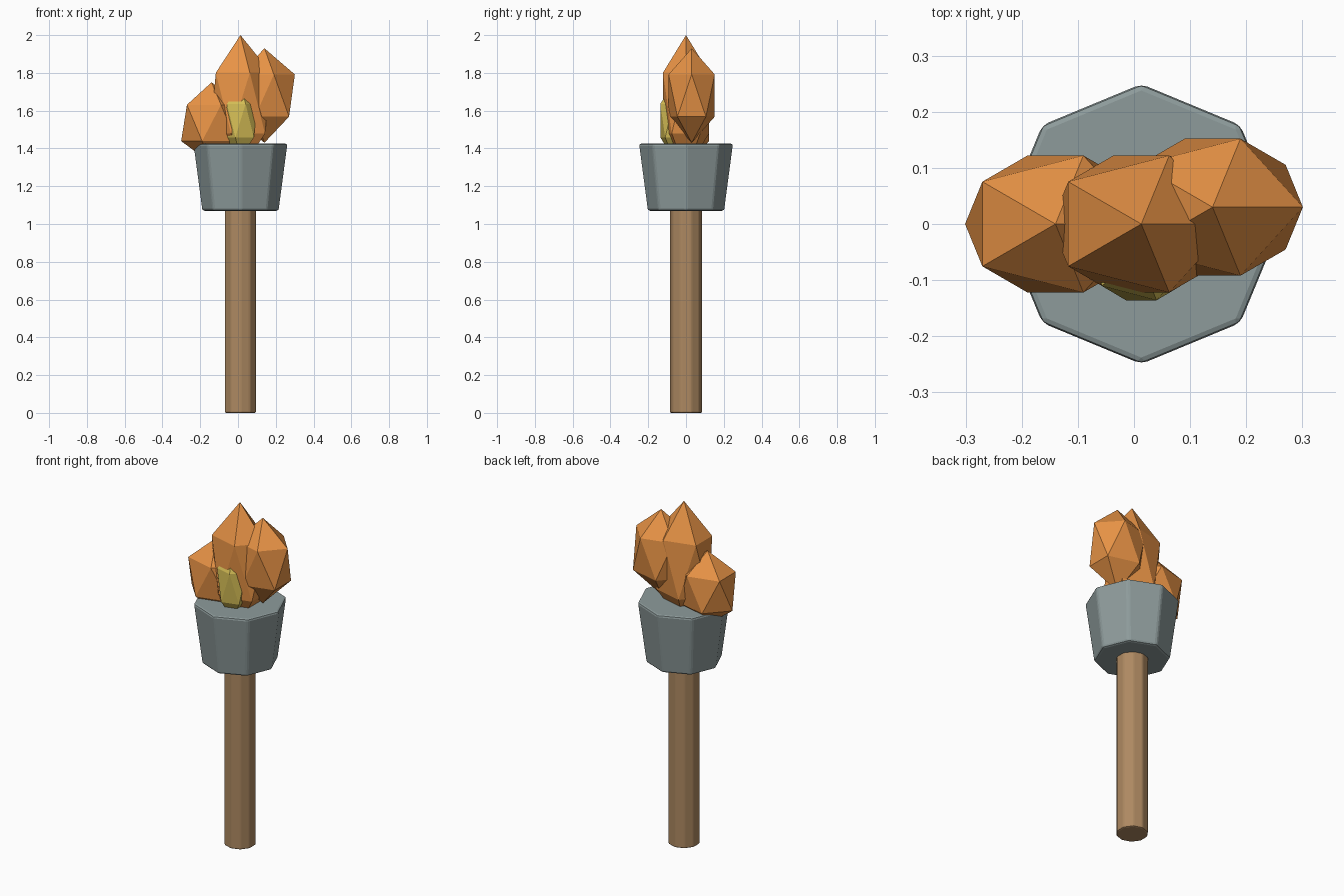
import bpy

if "Cube" in bpy.data.objects:
    bpy.data.objects.remove(bpy.data.objects["Cube"])

CX = 0.013  # shared axis of the shaft, cup and main flame


def material(name, rgb):
    mat = bpy.data.materials.new(name)
    mat.diffuse_color = (*rgb, 1)
    mat.use_nodes = True
    mat.node_tree.nodes["Principled BSDF"].inputs["Base Color"].default_value = mat.diffuse_color
    return mat


wood = material("wood", (0.42, 0.25, 0.12))
metal = material("metal", (0.27, 0.33, 0.33))
orange = material("orange_flame", (0.80, 0.29, 0.06))
yellow = material("yellow_flame", (0.65, 0.50, 0.09))


def tapered(name, sides, r_bottom, r_top, z0, z1, bevel, mat):
    bpy.ops.mesh.primitive_cone_add(vertices=sides, radius1=r_bottom, radius2=r_top,
                                    depth=z1 - z0, location=(CX, 0, (z0 + z1) / 2))
    ob = bpy.context.object
    ob.name = name
    ob.data.materials.append(mat)
    mod = ob.modifiers.new("Bevel", 'BEVEL')
    mod.width = bevel
    mod.segments = 2
    mod.limit_method = 'ANGLE'
    return ob


def flame(name, centre, size, mat):
    # stretched icosahedron with its points up and down
    bpy.ops.mesh.primitive_ico_sphere_add(subdivisions=1, radius=1, location=centre)
    ob = bpy.context.object
    ob.name = name
    ob.scale = size
    ob.data.materials.append(mat)
    return ob


# Wooden shaft and octagonal cup
tapered("shaft", 10, 0.087, 0.087, 0.0, 1.12, 0.008, wood)
tapered("cup", 8, 0.204, 0.251, 1.07, 1.425, 0.012, metal)

# Flames
flame("flame_centre", (CX, 0, 1.64), (0.18, 0.1435, 0.36), orange)
flame("flame_left", (-0.14, 0, 1.535), (0.18, 0.1435, 0.215), orange)
flame("flame_right", (0.14, 0.03, 1.68), (0.18, 0.1435, 0.25), orange)
flame("flame_core", (CX, -0.068, 1.547), (0.098, 0.08, 0.198), yellow)
